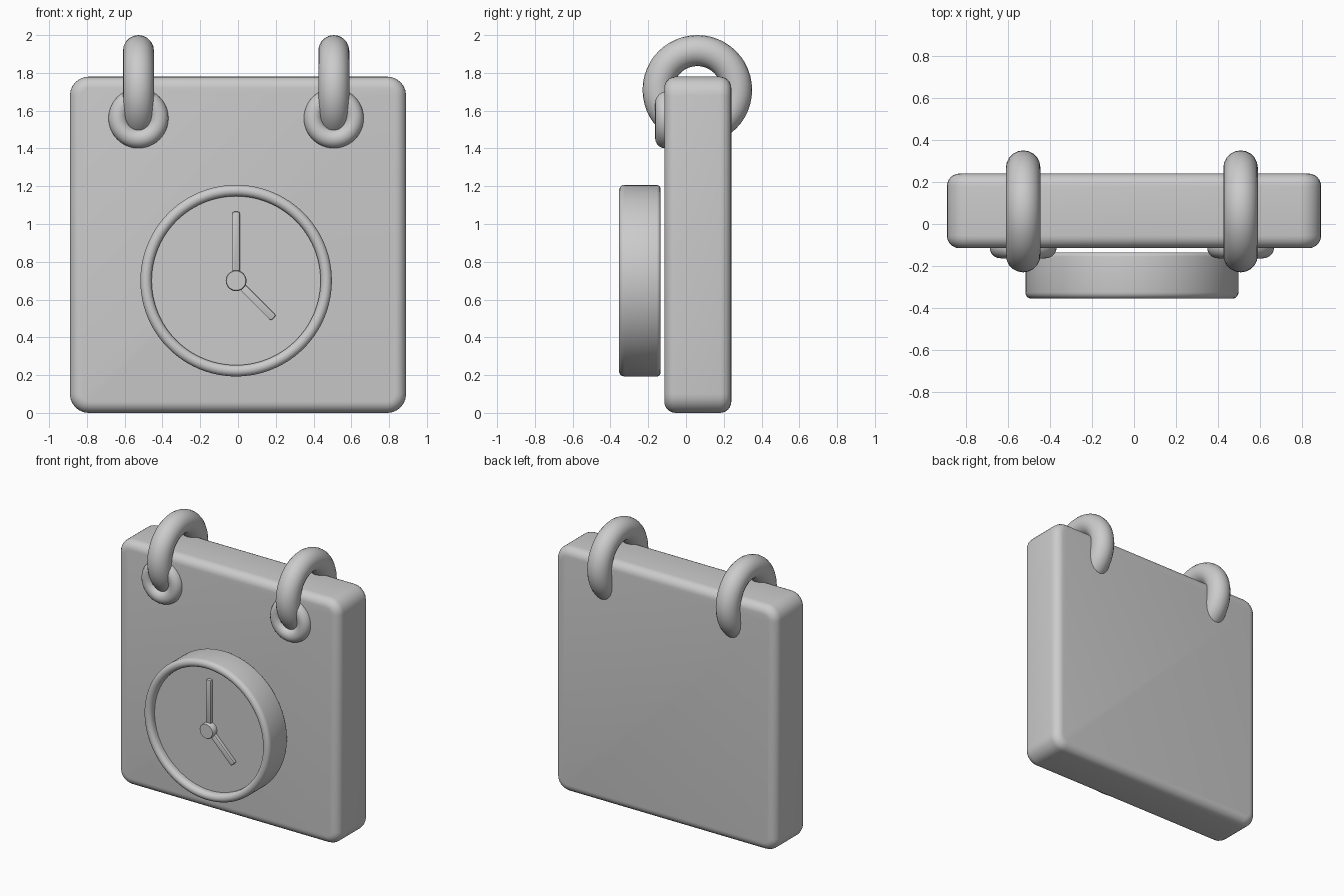
import bpy, bmesh, math
from mathutils import Matrix, Vector

if "Cube" in bpy.data.objects:
    bpy.data.objects.remove(bpy.data.objects["Cube"])

CX = -0.01          # shared centre line of the rings and the clock
CZ = 0.70           # clock centre height


def finish(name, bm, angle=40):
    bmesh.ops.recalc_face_normals(bm, faces=bm.faces)
    mesh = bpy.data.meshes.new(name)
    bm.to_mesh(mesh)
    bm.free()
    ob = bpy.data.objects.new(name, mesh)
    bpy.context.collection.objects.link(ob)
    bpy.ops.object.select_all(action='DESELECT')
    ob.select_set(True)
    bpy.context.view_layer.objects.active = ob
    bpy.ops.object.shade_smooth_by_angle(angle=math.radians(angle))
    return ob


def rounded_slab(name, center, size, corner, edge, segs, turn=0.0):
    """Box with rounded outline corners (seen from the front) and softened rims."""
    bm = bmesh.new()
    bmesh.ops.create_cube(bm, size=1, matrix=Matrix.Diagonal((*size, 1)))
    def along_y(e):
        return abs(e.verts[0].co.y - e.verts[1].co.y) > 1e-4
    bmesh.ops.bevel(bm, geom=[e for e in bm.edges if along_y(e)], offset=corner,
                    segments=segs, profile=0.5, affect='EDGES')
    bmesh.ops.bevel(bm, geom=[e for e in bm.edges if not along_y(e)], offset=edge,
                    segments=segs, profile=0.5, affect='EDGES')
    bm.transform(Matrix.Translation(center) @ Matrix.Rotation(turn, 4, 'Y'))
    return finish(name, bm)


def lathe(name, center, profile, steps=64):
    """Spin (radius, y) points around a y-parallel axis; ends lie on the axis."""
    bm = bmesh.new()
    vs = [bm.verts.new((r, y, 0)) for r, y in profile]
    es = [bm.edges.new(p) for p in zip(vs, vs[1:])]
    bmesh.ops.spin(bm, geom=vs + es, axis=(0, 1, 0), cent=(0, 0, 0),
                   angle=math.tau, steps=steps)
    bmesh.ops.remove_doubles(bm, verts=bm.verts, dist=1e-5)
    bm.transform(Matrix.Translation(center))
    return finish(name, bm)


def torus(name, center, major, minor, axis):
    bpy.ops.mesh.primitive_torus_add(major_radius=major, minor_radius=minor,
                                     major_segments=48, minor_segments=20,
                                     location=center,
                                     rotation=Vector((0, 0, 1)).rotation_difference(
                                         Vector(axis)).to_euler())
    ob = bpy.context.object
    ob.name = name
    bpy.ops.object.shade_smooth()
    return ob


def arc(r, y, rad, a0, a1, n=5):
    return [(r + rad * math.cos(math.radians(a0 + (a1 - a0) * i / n)),
             y + rad * math.sin(math.radians(a0 + (a1 - a0) * i / n)))
            for i in range(n + 1)]


# page body
rounded_slab("page_body", (0, 0.0625, 0.89), (1.78, 0.355, 1.78), 0.10, 0.06, 6)

# binder rings and the eyelets they pass through
for side, s in (("left", -1), ("right", 1)):
    x = CX + s * 0.517
    torus("binder_ring_" + side, (x, 0.06, 1.71), 0.208, 0.082, (1, 0, 0))
    torus("eyelet_" + side, (x, -0.112, 1.56), 0.108, 0.051, (0, -1, 0))

# clock case: flat back, straight wall, rounded rim, recessed dial
case = [(0, -0.135)]
case += arc(0.487, -0.155, 0.02, 90, 0)
case += arc(0.477, -0.325, 0.03, 0, -180, 10)
case += [(0.447, -0.305), (0, -0.305)]
lathe("clock_case", (CX, 0, CZ), case, 96)

# centre hub and the two hands
hub = [(0, -0.29), (0.055, -0.29), (0.055, -0.347), (0.051, -0.352), (0, -0.352)]
lathe("hand_hub", (CX, 0, CZ), hub, 32)
for name, start, end, deg in (("minute_hand", 0.04, 0.365, 0), ("hour_hand", 0.04, 0.28, 135)):
    a, mid = math.radians(deg), (start + end) / 2
    rounded_slab(name, (CX + math.sin(a) * mid, -0.314, CZ + math.cos(a) * mid),
                 (0.04, 0.03, end - start), 0.01, 0.005, 2, a)
